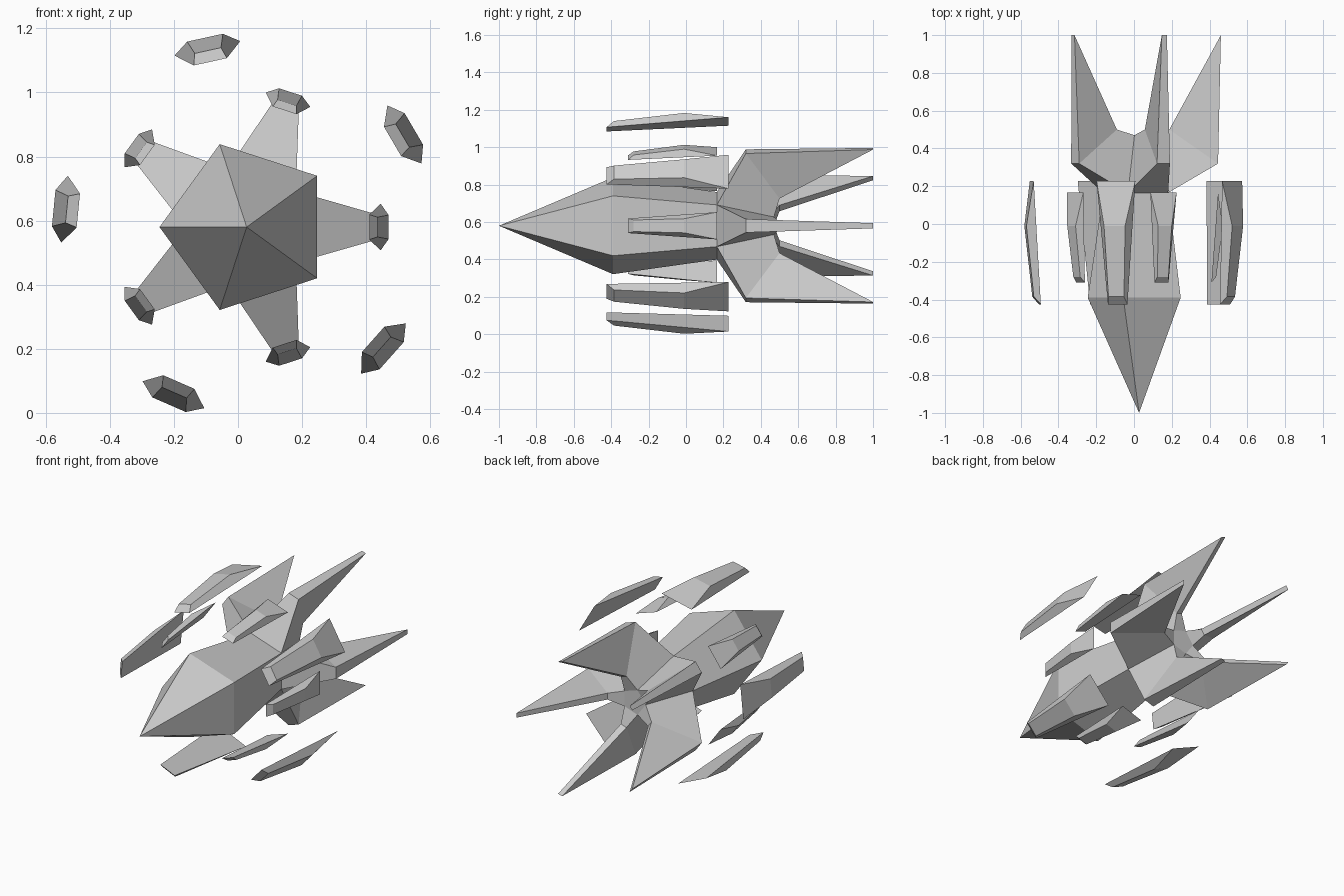
import bpy, bmesh
from math import radians, cos, sin

if "Cube" in bpy.data.objects:
    bpy.data.objects.remove(bpy.data.objects["Cube"])

CX, CZ = 0.027, 0.58   # the long axis runs along y through this point


def point(angle, r, t, y):
    """Position from angle around the axis, radial distance, sideways offset and y."""
    a = radians(angle)
    return (CX + r * cos(a) - t * sin(a), y, CZ + r * sin(a) + t * cos(a))


def finish(bm, name):
    bmesh.ops.recalc_face_normals(bm, faces=bm.faces[:])
    me = bpy.data.meshes.new(name)
    bm.to_mesh(me)
    bm.free()
    ob = bpy.data.objects.new(name, me)
    bpy.context.collection.objects.link(ob)
    return ob


# Five-sided hull with a pointed nose
bm = bmesh.new()
nose = bm.verts.new(point(0, 0, 0, -1))
rings = [[bm.verts.new(point(36 + 72 * i, r, 0, y)) for i in range(5)]
         for r, y in ((0.272, -0.39), (0.19, 0.165), (0.08, 0.47))]
bm.faces.new(rings[2])

for i in range(5):
    j = (i - 1) % 5
    bm.faces.new((nose, rings[0][j], rings[0][i]))
    bm.faces.new((rings[0][j], rings[0][i], rings[1][i], rings[1][j]))
    # Swept tail fin growing out of each rear hull panel: leading edge, tip, inner edge
    sides = []
    for s, k in ((-1, j), (1, i)):
        lead, tip, inner = [bm.verts.new(point(72 * i, r, s * t, y)) for r, t, y in
                            ((0.418, 0.036, 0.32), (0.433, 0.014, 1.0), (0.16, 0.02, 0.5))]
        bm.faces.new((rings[1][k], lead, inner, rings[2][k]))
        bm.faces.new((lead, tip, inner))
        sides.append((rings[1][k], lead, tip, inner, rings[2][k]))
    for n in range(4):
        bm.faces.new((sides[0][n], sides[0][n + 1], sides[1][n + 1], sides[1][n]))
finish(bm, "hull_with_fins")


def pod(name, angle, section):
    """Wedge-shaped pod: loop of (radius, half width, y), mirrored across its middle."""
    bm = bmesh.new()
    left, right = [[bm.verts.new(point(angle, r, s * t, y)) for r, t, y in section]
                   for s in (-1, 1)]
    bm.faces.new(left)
    bm.faces.new(right)
    for n in range(4):
        m = (n + 1) % 4
        bm.faces.new((left[n], left[m], right[m], right[n]))
    finish(bm, name)


# Inner and outer rings of floating pods
inner_pod = ((0.383, 0.039, -0.31), (0.408, 0.031, -0.28), (0.443, 0.0375, -0.01), (0.418, 0.073, 0.167))
outer_pod = ((0.528, 0.053, -0.425), (0.564, 0.042, -0.385), (0.605, 0.057, -0.01), (0.571, 0.105, 0.228))
for i in range(5):
    pod(f"inner_pod_{i + 1}", 72 * i, inner_pod)
    pod(f"outer_pod_{i + 1}", 30.4 + 72 * i, outer_pod)
